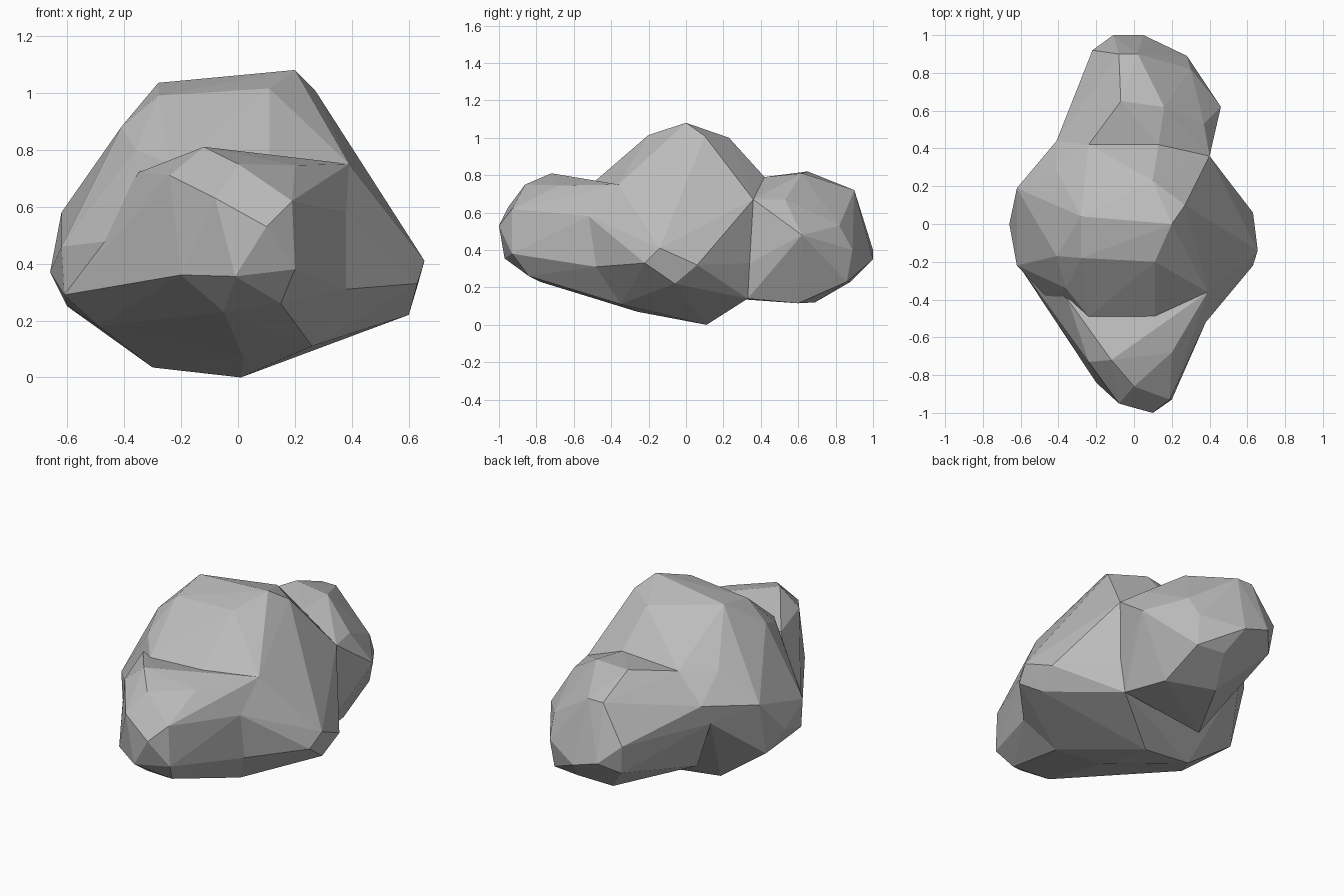
import bpy
import bmesh

# Remove the default cube
default = bpy.data.objects.get("Cube")
if default:
    bpy.data.objects.remove(default, do_unlink=True)


def make_material(name, colour):
    material = bpy.data.materials.new(name)
    material.use_nodes = True
    material.diffuse_color = colour
    shader = next(n for n in material.node_tree.nodes if n.type == "BSDF_PRINCIPLED")
    shader.inputs["Base Color"].default_value = colour
    shader.inputs["Roughness"].default_value = 0.9
    return material


def chiselled_lobe(name, corners, material):
    """Wrap a faceted convex stone around a few corner points."""
    bm = bmesh.new()
    for corner in corners:
        bm.verts.new(corner)
    hull = bmesh.ops.convex_hull(bm, input=bm.verts)
    spare = {v for v in hull["geom_interior"] + hull["geom_unused"]
             if isinstance(v, bmesh.types.BMVert)}
    bmesh.ops.delete(bm, geom=list(spare), context="VERTS")
    bmesh.ops.recalc_face_normals(bm, faces=bm.faces)
    mesh = bpy.data.meshes.new(name)
    bm.to_mesh(mesh)
    bm.free()
    mesh.materials.append(material)
    lobe = bpy.data.objects.new(name, mesh)
    bpy.context.collection.objects.link(lobe)
    return lobe


stone = make_material("stone grey", (0.5, 0.5, 0.5, 1))

# Tall middle boulder: crown, shoulders, waist, base
crown = [(.2, 0, 1.08), (.11, -.2, 1.015), (-.28, -.18, .99), (-.28, .04, 1.035),
         (.27, .1, 1.01), (.1, .23, 1), (-.34, .15, .91), (-.41, -.17, .88)]
shoulders = [(-.41, .28, .76), (-.36, -.34, .8), (-.45, -.1, .75), (-.24, .42, .77),
             (-.41, .44, .61), (.13, .42, .79), (.4, .36, .67), (.39, -.36, .75),
             (-.24, -.49, .75), (.11, -.49, .765)]
waist = [(.655, -.14, .41), (.63, -.22, .33), (.63, .06, .32), (.38, -.52, .58),
         (.38, -.48, .31), (.38, .34, .33), (-.66, 0, .37), (-.62, .19, .58),
         (-.62, -.22, .46), (-.61, -.22, .29), (-.43, .38, .49), (-.45, -.4, .48)]
base = [(.6, -.06, .22), (.34, .33, .14), (.26, -.35, .11), (.01, .11, 0),
        (.02, -.26, .07), (-.3, .1, .035), (-.6, .1, .25), (-.49, -.18, .18)]
chiselled_lobe("middle_boulder", crown + shoulders + waist + base, stone)

# Front boulder: flat ledge on top, blunt nose, sloping underside
ledge = [(-.12, -.72, .81), (.2, -.68, .745), (-.24, -.73, .71), (-.24, -.49, .75),
         (.11, -.49, .765), (.39, -.36, .75), (0, -.86, .75), (-.35, -.4, .72)]
nose = [(.1, -1, .53), (.19, -.93, .62), (-.08, -.95, .63), (.2, -.93, .38),
        (-.01, -.97, .355), (-.2, -.84, .36)]
flanks = [(.38, -.52, .58), (.38, -.48, .31), (-.45, -.4, .48), (-.61, -.22, .29)]
underside = [(.15, -.84, .26), (-.05, -.78, .23), (.26, -.35, .11),
             (.02, -.26, .07), (-.49, -.18, .18)]
chiselled_lobe("front_boulder", ledge + nose + flanks + underside, stone)

# Back boulder: rounded top, tail, sides, underside
top = [(.13, .42, .79), (-.07, .65, .82), (.16, .62, .81), (-.08, .9, .72),
       (.02, .9, .72), (-.24, .42, .77), (.37, .53, .67)]
tail = [(-.11, 1, .4), (.05, 1, .35), (.28, .89, .4), (.3, .82, .53),
        (-.22, .92, .5), (-.2, .9, .33)]
sides = [(.46, .62, .48), (.4, .36, .67), (.38, .34, .33), (-.41, .44, .61),
         (-.43, .38, .49)]
belly = [(.27, .86, .23), (.1, .88, .23), (.28, .6, .115), (0, .69, .12),
         (.34, .33, .14), (-.25, .25, .14)]
chiselled_lobe("back_boulder", top + tail + sides + belly, stone)
